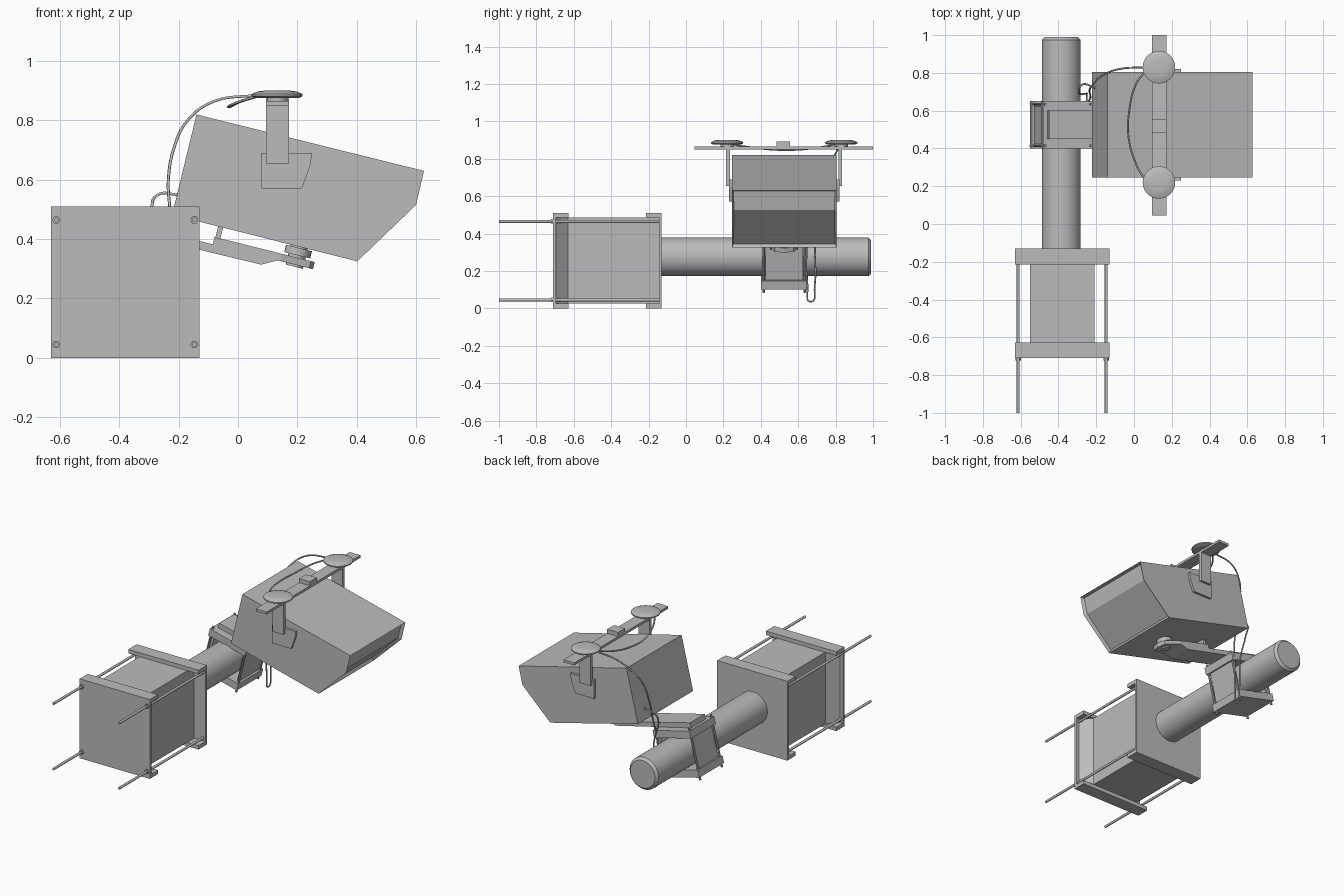
import bpy, bmesh, math
from mathutils import Matrix, Vector

cube = bpy.data.objects.get("Cube")
if cube:
    bpy.data.objects.remove(cube)

grey = bpy.data.materials.new("plain grey")
grey.use_nodes = True
grey.diffuse_color = (0.5, 0.5, 0.5, 1)
grey.node_tree.nodes["Principled BSDF"].inputs["Base Color"].default_value = (0.5, 0.5, 0.5, 1)

# Tilted frame of the clamp and arm: origin on the pole axis, pitched down to +x
TILT = Matrix.Translation((-0.385, 0.525, 0.275)) @ Matrix.Rotation(math.radians(14), 4, 'Y')
WORLD = Matrix.Identity(4)


def finish(name, bm, frame=WORLD, smooth=False):
    bmesh.ops.recalc_face_normals(bm, faces=bm.faces)
    mesh = bpy.data.meshes.new(name)
    bm.to_mesh(mesh)
    bm.free()
    mesh.materials.append(grey)
    ob = bpy.data.objects.new(name, mesh)
    bpy.context.collection.objects.link(ob)
    ob.matrix_world = frame
    if smooth:
        bpy.ops.object.select_all(action='DESELECT')
        ob.select_set(True)
        bpy.context.view_layer.objects.active = ob
        bpy.ops.object.shade_smooth_by_angle(angle=math.radians(35))
    return ob


def prism_mesh(points, lo, hi, axis='Y'):
    """Extrude an outline: xz outline along Y, or xy outline along Z."""
    bm = bmesh.new()
    place = (lambda a, b, t: (a, t, b)) if axis == 'Y' else (lambda a, b, t: (a, b, t))
    face = bm.faces.new([bm.verts.new(place(a, b, lo)) for a, b in points])
    out = bmesh.ops.extrude_face_region(bm, geom=[face])["geom"]
    shift = Vector(place(0, 0, hi - lo))
    bmesh.ops.translate(bm, vec=shift, verts=[g for g in out if isinstance(g, bmesh.types.BMVert)])
    bmesh.ops.recalc_face_normals(bm, faces=bm.faces)
    return bm


def prism(name, points, lo, hi, axis='Y', frame=WORLD):
    return finish(name, prism_mesh(points, lo, hi, axis), frame)


def box(name, x, y, z, frame=WORLD):
    return prism(name, [(x[0], z[0]), (x[1], z[0]), (x[1], z[1]), (x[0], z[1])], *y, frame=frame)


def lathe(name, profile, frame, sides=32):
    """Spin a (radius, height) profile about local z and cap its ends."""
    bm = bmesh.new()
    rings = [[bm.verts.new((r * math.cos(2 * math.pi * i / sides),
                            r * math.sin(2 * math.pi * i / sides), h))
              for i in range(sides)] for r, h in profile]
    for a, b in zip(rings, rings[1:]):
        for i in range(sides):
            j = (i + 1) % sides
            bm.faces.new((a[i], a[j], b[j], b[i]))
    bm.faces.new(rings[0])
    bm.faces.new(rings[-1])
    return finish(name, bm, frame, smooth=sides > 6)


def along_y(x, y, z):
    return Matrix.Translation((x, y, z)) @ Matrix.Rotation(-math.pi / 2, 4, 'X')


def cable(name, points, radius=0.005):
    curve = bpy.data.curves.new(name, 'CURVE')
    curve.dimensions = '3D'
    curve.bevel_depth = radius
    curve.bevel_resolution = 1
    curve.resolution_u = 5
    curve.use_fill_caps = True
    spline = curve.splines.new('BEZIER')
    spline.bezier_points.add(len(points) - 1)
    for bp, p in zip(spline.bezier_points, points):
        bp.co = p
        bp.handle_left_type = bp.handle_right_type = 'AUTO'
    curve.materials.append(grey)
    ob = bpy.data.objects.new(name, curve)
    bpy.context.collection.objects.link(ob)


# Mounting frame: two channels facing each other around a flared core
def channel(name, outer, inner):
    web = outer + math.copysign(0.015, inner - outer)
    box(name + "_web", (-0.63, -0.13), sorted((outer, web)), (0, 0.51))
    for label, z in (("bottom", (0, 0.025)), ("top", (0.485, 0.51))):
        box(f"{name}_{label}_flange", (-0.63, -0.13), sorted((web, inner)), z)


channel("front_channel", -0.71, -0.627)
channel("back_channel", -0.13, -0.215)
prism("frame_core", [(-0.55, -0.145), (-0.55, -0.63), (-0.61, -0.695),
                     (-0.15, -0.695), (-0.21, -0.63), (-0.21, -0.145)], 0.025, 0.485, 'Z')

# Threaded rods and nuts at the frame corners
for x in (-0.613, -0.147):
    for z in (0.045, 0.465):
        lathe("frame_rod", [(0.008, 0), (0.008, 0.87)], along_y(x, -1, z), 12)
        lathe("frame_nut", [(0.014, 0), (0.014, 0.012)], along_y(x, -0.722, z), 6)

# Round pole with a chamfered end
lathe("pole", [(0.103, 0), (0.103, 1.105), (0.088, 1.12)], along_y(-0.385, -0.13, 0.275), 48)

# Clamp around the pole
for side in (-1, 1):
    box("clamp_jaw", (-0.135, 0.135), (-0.125, 0.127), sorted((side * 0.098, side * 0.145)), TILT)
    box("clamp_side_plate", sorted((side * 0.108, side * 0.122)), (-0.1, 0.1), (-0.1, 0.1), TILT)
    for y in (-0.11, 0.11):
        lathe("clamp_rod", [(0.007, -0.165), (0.007, 0.16)],
              TILT @ Matrix.Translation((side * 0.125, y, 0)), 10)

# Support arm below the housing
prism("lower_arm", [(-0.11, 0.145), (0.44, 0.15), (0.49, 0.177), (-0.11, 0.177)],
      -0.075, 0.075, frame=TILT)
prism("upper_arm", [(0.265, -0.075), (0.5, -0.075), (0.6, -0.05), (0.613, 0),
                    (0.6, 0.05), (0.5, 0.075), (0.265, 0.075)], 0.177, 0.202, 'Z', TILT)
box("arm_post", (0.268, 0.285), (-0.06, 0.06), (0.2, 0.25), TILT)
lathe("arm_pivot", [(0.03, 0.17), (0.03, 0.21), (0.045, 0.21), (0.045, 0.235), (0.03, 0.235),
                    (0.03, 0.25)], TILT @ Matrix.Translation((0.55, 0, 0)), 24)

# Sensor housing with a recessed front window
bm = prism_mesh([(-0.14, 0.82), (0.627, 0.63), (0.6, 0.515), (0.402, 0.325), (-0.222, 0.482)],
                0.245, 0.805)
window = [f for f in bm.faces if f.normal.x > 0.5]
bmesh.ops.inset_region(bm, faces=window, thickness=0.012, depth=-0.02)
finish("sensor_housing", bm)

# Antenna carrier: side plates, uprights, crossbar and centre block
for side in (-1, 1):
    def span(a, b):
        return sorted((0.525 + side * a, 0.525 + side * b))
    prism("side_plate", [(0.08, 0.69), (0.25, 0.69), (0.243, 0.645), (0.215, 0.57), (0.08, 0.57)],
          *span(0.278, 0.295))
    box("upright", (0.095, 0.172), span(0.29, 0.31), (0.655, 0.85))
    # Saucer antenna
    lathe("antenna", [(0.035, 0.865), (0.035, 0.876), (0.075, 0.876), (0.086, 0.882),
                      (0.086, 0.889), (0.065, 0.898), (0.04, 0.901)],
          Matrix.Translation((0.132, 0.525 + side * 0.305, 0)), 40)
box("crossbar", (0.095, 0.172), (0.045, 1.0), (0.85, 0.866))
box("centre_block", (0.095, 0.172), (0.485, 0.555), (0.866, 0.892))

# Cables
cable("antenna_link_cable", [(0.06, 0.23, 0.88), (0.01, 0.32, 0.865), (-0.03, 0.47, 0.848),
                             (-0.025, 0.6, 0.848), (0.01, 0.74, 0.865), (0.06, 0.81, 0.88)])
cable("down_cable", [(0.06, 0.83, 0.885), (-0.08, 0.82, 0.865), (-0.17, 0.785, 0.8),
                     (-0.215, 0.74, 0.71), (-0.235, 0.71, 0.6), (-0.23, 0.67, 0.48),
                     (-0.25, 0.645, 0.3), (-0.25, 0.65, 0.12), (-0.25, 0.667, 0.035),
                     (-0.25, 0.688, 0.12), (-0.255, 0.69, 0.33), (-0.29, 0.7, 0.5),
                     (-0.27, 0.74, 0.55), (-0.205, 0.72, 0.55)])
